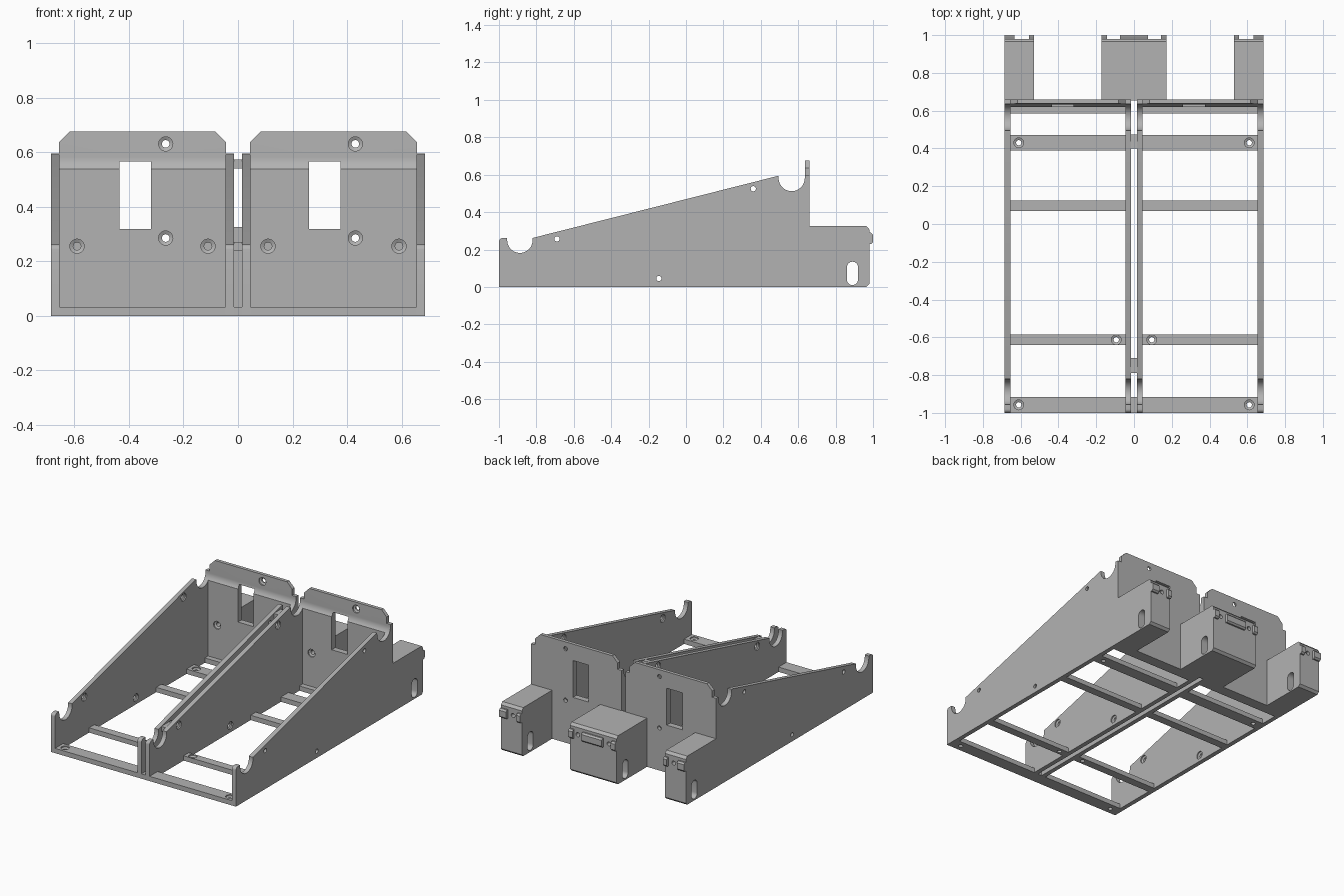
import bpy, bmesh, math
from mathutils import Vector, Matrix

if "Cube" in bpy.data.objects:
    bpy.data.objects.remove(bpy.data.objects["Cube"])

grey = bpy.data.materials.new("plain grey")
grey.use_nodes = True
colour = (0.45, 0.45, 0.45, 1)
grey.diffuse_color = colour
grey.node_tree.nodes["Principled BSDF"].inputs["Base Color"].default_value = colour


def make(name, bm):
    bmesh.ops.recalc_face_normals(bm, faces=bm.faces[:])
    mesh = bpy.data.meshes.new(name)
    bm.to_mesh(mesh)
    bm.free()
    mesh.materials.append(grey)
    obj = bpy.data.objects.new(name, mesh)
    bpy.context.collection.objects.link(obj)
    return obj


def add_box(bm, lo, hi):
    lo, hi = Vector(lo), Vector(hi)
    m = Matrix.Translation((lo + hi) / 2) @ Matrix.Diagonal((*(hi - lo), 1))
    bmesh.ops.create_cube(bm, size=1, matrix=m)


def box(name, lo, hi):
    bm = bmesh.new()
    add_box(bm, lo, hi)
    return make(name, bm)


def add_prism(bm, outline, x0, x1):
    """Side outline of (y, z) points pushed along x."""
    face = bm.faces.new([bm.verts.new((x0, y, z)) for y, z in outline])
    side = bmesh.ops.extrude_face_region(bm, geom=[face])
    moved = [v for v in side["geom"] if isinstance(v, bmesh.types.BMVert)]
    bmesh.ops.translate(bm, verts=moved, vec=(x1 - x0, 0, 0))


def prism(name, outline, x0, x1):
    bm = bmesh.new()
    add_prism(bm, outline, x0, x1)
    return make(name, bm)


def add_screw_hole(bm, start, direction, depth):
    """Counterbored hole cutter with a short taper."""
    start, d = Vector(start), Vector(direction)
    turn = d.to_track_quat('Z', 'Y').to_matrix()
    n, rings = 24, []
    for dist, r in ((-0.01, 0.026), (0.008, 0.026), (0.014, 0.014), (depth, 0.014)):
        rings.append([bm.verts.new(start + turn @ Vector((
            r * math.cos(math.tau * i / n), r * math.sin(math.tau * i / n), dist)))
            for i in range(n)])
    for a, b in zip(rings, rings[1:]):
        for i in range(n):
            bm.faces.new((a[i], a[(i + 1) % n], b[(i + 1) % n], b[i]))
    bm.faces.new(rings[0])
    bm.faces.new(rings[-1])


def cut(obj, bm):
    cutter = make("cutter", bm)
    cutter.hide_render = True
    mod = obj.modifiers.new("cut", 'BOOLEAN')
    mod.operation, mod.solver, mod.object = 'DIFFERENCE', 'EXACT', cutter
    mod.use_self = True
    bpy.context.view_layer.update()
    graph = bpy.context.evaluated_depsgraph_get()
    mesh = bpy.data.meshes.new_from_object(obj.evaluated_get(graph))
    obj.modifiers.clear()
    obj.data = mesh
    bpy.data.objects.remove(cutter)


def arc(cy, cz, r, start, end, n=20):
    angles = [math.radians(start + (end - start) * i / n) for i in range(n + 1)]
    return [(cy + r * math.cos(a), cz + r * math.sin(a)) for a in angles]


# Sloping plates with a round cradle at each end
plate_outline = ([(-1, 0)] + arc(-0.98, 0.242, 0.02, 180, 90, 5) + [(-0.956, 0.262)]
                 + arc(-0.888, 0.25, 0.068, 180, 360)
                 + [(-0.82, 0.262), (0.485, 0.592), (0.495, 0.592)]
                 + arc(0.565, 0.582, 0.07, 180, 360)
                 + [(0.635, 0.595), (0.66, 0.595), (0.66, 0)])
plates = (("right_outer_plate", -0.685, -0.655, 1), ("right_inner_plate", -0.045, -0.015, -1),
          ("left_inner_plate", 0.015, 0.045, 1), ("left_outer_plate", 0.655, 0.685, -1))
for name, x0, x1, face in plates:
    plate = prism(name, plate_outline, x0, x1)
    holes = bmesh.new()
    for y, z in ((0.36, 0.525), (-0.69, 0.257), (-0.145, 0.045)):
        add_screw_hole(holes, (x1 if face > 0 else x0, y, z), (-face, 0, 0), 0.05)
    cut(plate, holes)

# Bridges joining the two inner plates
box("upper_bridge", (-0.016, 0.4, 0.54), (0.016, 0.475, 0.572))
box("lower_bridge", (-0.016, -0.79, 0.238), (0.016, -0.71, 0.27))

# Back panels, with a curved seat below a chamfered upright tab
panel_outline = ([(0.62, 0), (0.66, 0), (0.66, 0.675), (0.637, 0.675), (0.635, 0.6)]
                 + arc(0.565, 0.582, 0.07, 0, -38, 10))
for side, cx in (("right", -0.35), ("left", 0.35)):
    half = 0.306
    panel = prism(side + "_back_panel", panel_outline, cx - half, cx + half)
    holes = bmesh.new()
    shift = 0 if cx > 0 else -0.695
    add_box(holes, (0.26 + shift, 0.5, 0.318), (0.376 + shift, 0.8, 0.565))
    add_screw_hole(holes, (0.43 + shift, 0.635, 0.63), (0, 1, 0), 0.1)
    add_screw_hole(holes, (0.43 + shift, 0.62, 0.285), (0, 1, 0), 0.1)
    for x in (cx - 0.24, cx + 0.24):
        add_screw_hole(holes, (x, 0.62, 0.255), (0, 1, 0), 0.1)
    for s in (-1, 1):
        m = (Matrix.Translation((cx + s * half, 0.64, 0.675))
             @ Matrix.Rotation(math.radians(45), 4, 'Y') @ Matrix.Diagonal((0.054, 0.2, 0.054, 1)))
        bmesh.ops.create_cube(holes, size=1, matrix=m)
    cut(panel, holes)

# Floor bars
bars = (("front", -1, -0.915), ("lower", -0.64, -0.585), ("middle", 0.07, 0.125),
        ("upper", 0.39, 0.47), ("rear", 0.585, 0.63))
screws = {"front": 0.61, "upper": 0.61, "lower": 0.094}
for name, y0, y1 in bars:
    for side, s in (("right", -1), ("left", 1)):
        x0, x1 = sorted((s * 0.04, s * 0.66))
        bar = box(f"{side}_{name}_bar", (x0, y0, 0), (x1, y1, 0.032))
        if name in screws:
            holes = bmesh.new()
            y = (y0 + y1) / 2
            add_screw_hole(holes, (s * screws[name], y, 0.032), (0, 0, -1), 0.06)
            cut(bar, holes)
box("front_bar_joint", (-0.016, -1, 0), (0.016, -0.915, 0.032))

# Rear feet with an upright slot, small pin holes and raised clips
foot_outline = [(0.655, 0), (0.965, 0), (0.98, 0.015), (0.98, 0.308), (0.965, 0.325), (0.655, 0.325)]
slot_outline = arc(0.89, 0.105, 0.03, 0, 180, 12) + arc(0.89, 0.04, 0.03, 180, 360, 12)
clip_outline = [(0.97, 0.23), (0.99, 0.23), (1, 0.24), (1, 0.28), (0.99, 0.29), (0.97, 0.29)]
feet = (("right", -0.685, -0.53, (-0.595,), ((-0.685, -0.633), (-0.557, -0.53))),
        ("middle", -0.173, 0.173, (-0.115, 0.115), ((-0.173, -0.142), (0.142, 0.173))),
        ("left", 0.53, 0.685, (0.595,), ((0.53, 0.557), (0.633, 0.685))))
for name, x0, x1, pins, clips in feet:
    foot = prism(name + "_foot", foot_outline, x0, x1)
    holes = bmesh.new()
    add_prism(holes, slot_outline, x0 - 0.02, x1 + 0.02)
    for x in pins:
        m = Matrix.Translation((x, 0.98, 0.26)) @ Matrix.Rotation(math.pi / 2, 4, 'X')
        bmesh.ops.create_cone(holes, cap_ends=True, segments=20, radius1=0.014,
                              radius2=0.014, depth=0.06, matrix=m)
    for x in (-0.59, -0.11, 0.11, 0.59):
        if x0 < x < x1:
            add_screw_hole(holes, (x, 0.62, 0.255), (0, 1, 0), 0.12)
    cut(foot, holes)
    for i, (a, b) in enumerate(clips):
        prism(f"{name}_foot_clip_{i + 1}", clip_outline, a, b)
prism("middle_foot_catch", clip_outline, -0.075, 0.075)

# Smooth the curved surfaces and keep crisp edges
for obj in bpy.context.collection.objects:
    if obj.type == 'MESH' and grey.name in obj.data.materials:
        obj.data.shade_smooth()
        obj.data.set_sharp_from_angle(angle=math.radians(30))
